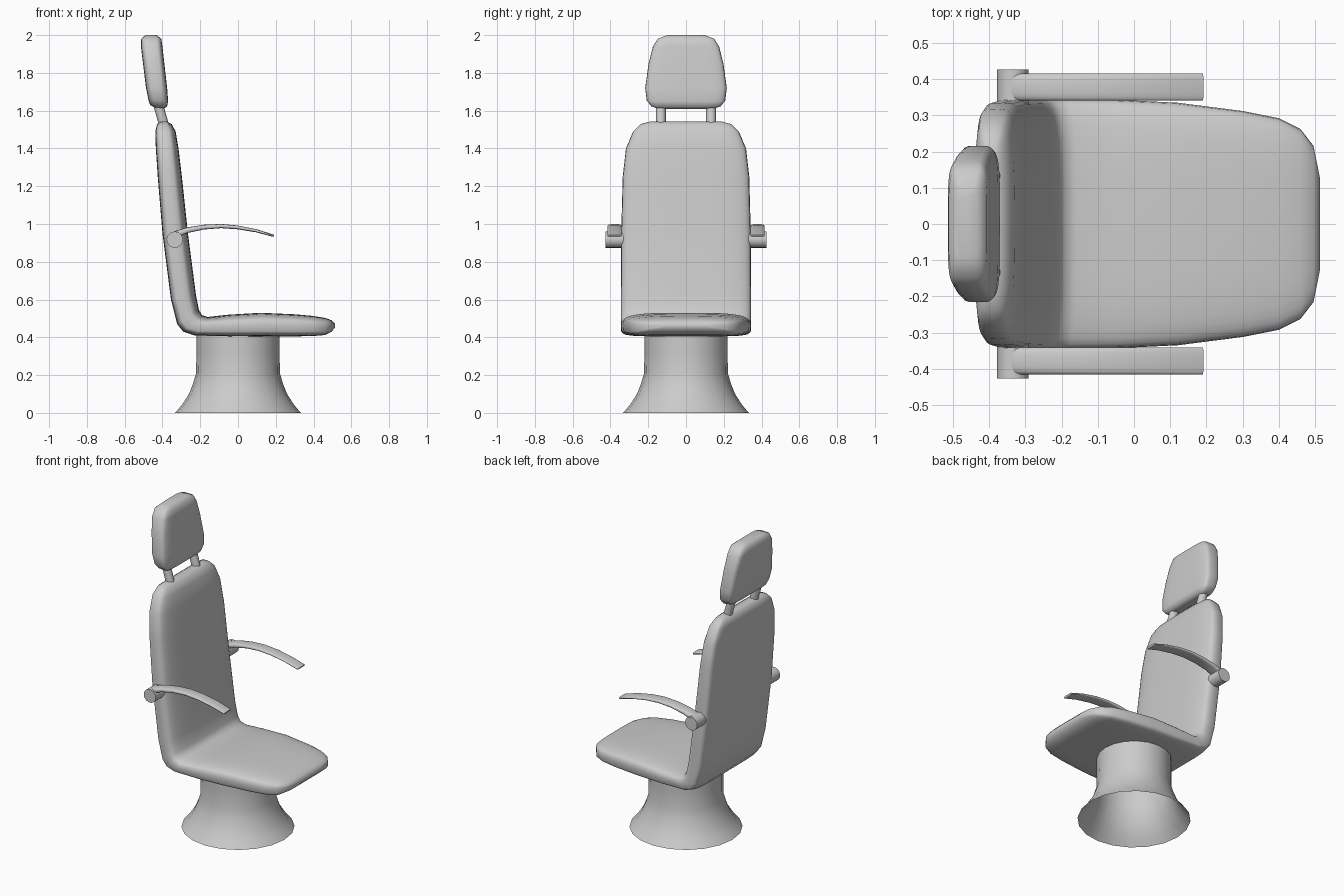
import bpy, math
from mathutils import Vector

if "Cube" in bpy.data.objects:
    bpy.data.objects.remove(bpy.data.objects["Cube"])


def make(name, verts, faces, angle=45):
    me = bpy.data.meshes.new(name)
    me.from_pydata(verts, [], faces)
    me.validate()
    ob = bpy.data.objects.new(name, me)
    bpy.context.collection.objects.link(ob)
    bpy.ops.object.select_all(action='DESELECT')
    ob.select_set(True)
    bpy.context.view_layer.objects.active = ob
    bpy.ops.object.mode_set(mode='EDIT')
    bpy.ops.mesh.select_all(action='SELECT')
    bpy.ops.mesh.normals_make_consistent(inside=False)
    bpy.ops.object.mode_set(mode='OBJECT')
    bpy.ops.object.shade_smooth_by_angle(angle=math.radians(angle))
    return ob


def bridge(rings, n):
    return [(r * n + i, r * n + (i + 1) % n, (r + 1) * n + (i + 1) % n, (r + 1) * n + i)
            for r in range(rings - 1) for i in range(n)]


def loft(name, stations, p_in, p_out, y0=0.0, n=36):
    """Skin cushion sections: (x, z) of padded side, (x, z) of rear side, half width."""
    verts = []
    for xi, zi, xo, zo, hw in stations:
        for k in range(n):
            a = 2 * math.pi * k / n
            c, s = math.cos(a), math.sin(a)
            p = p_in if s > 0 else p_out
            y = math.copysign(abs(c) ** (2 / p), c) * hw
            t = 0.5 + 0.5 * math.copysign(abs(s) ** (2 / p), s)
            verts.append((xo + (xi - xo) * t, y0 + y, zo + (zi - zo) * t))
    m = len(stations)
    faces = bridge(m, n) + [tuple(range(n)), tuple(range((m - 1) * n, m * n))]
    return make(name, verts, faces, 60)


def rod(name, a, b, r, n=16):
    a, b = Vector(a), Vector(b)
    q = (b - a).to_track_quat('Z', 'Y')
    verts = [e + q @ Vector((r * math.cos(2 * math.pi * k / n), r * math.sin(2 * math.pi * k / n), 0))
             for e in (a, b) for k in range(n)]
    return make(name, verts, bridge(2, n) + [tuple(range(n)), tuple(range(n, 2 * n))])


# Seat and backrest: one continuous L-shaped cushion
loft("seat_and_back", [
    (-.375, 1.542, -.405, 1.542, .19),
    (-.35, 1.528, -.428, 1.53, .24),
    (-.33, 1.49, -.438, 1.49, .28),
    (-.315, 1.40, -.435, 1.40, .318),
    (-.297, 1.25, -.425, 1.25, .335),
    (-.265, .95, -.40, .95, .343),
    (-.222, .62, -.355, .60, .345),
    (-.207, .545, -.322, .47, .345),
    (-.19, .517, -.29, .43, .345),
    (-.16, .508, -.23, .41, .345),
    (-.05, .52, -.05, .405, .343),
    (.12, .53, .12, .405, .335),
    (.30, .522, .30, .405, .312),
    (.40, .513, .40, .407, .292),
    (.46, .503, .46, .412, .262),
    (.497, .49, .495, .43, .215),
    (.513, .472, .513, .45, .13),
], 3.4, 6)

# Headrest cushion
loft("headrest", [
    (-.40, 1.61, -.44, 1.615, .15),
    (-.376, 1.62, -.465, 1.63, .185),
    (-.37, 1.65, -.475, 1.66, .208),
    (-.375, 1.72, -.487, 1.72, .216),
    (-.39, 1.85, -.503, 1.85, .198),
    (-.40, 1.94, -.514, 1.94, .175),
    (-.406, 1.98, -.512, 1.98, .15),
    (-.43, 2.0, -.49, 2.0, .10),
], 5, 5)

# Armrests, pivots and headrest posts on both sides
for side, s in (("left", 1), ("right", -1)):
    rod(side + "_headrest_post", (-.43, s * .133, 1.66), (-.38, s * .133, 1.48), .026)
    rod(side + "_arm_pivot", (-.335, s * .325, .917), (-.335, s * .426, .917), .043, 20)
    loft(side + "_armrest", [
        (-.365, .945, -.35, .915, .034),
        (-.335, .962, -.32, .93, .0375),
        (-.27, .982, -.265, .953, .0375),
        (-.18, .996, -.18, .971, .0375),
        (-.09, 1.0, -.09, .978, .0375),
        (0, .992, -.003, .972, .0375),
        (.10, .972, .096, .956, .0375),
        (.192, .943, .187, .932, .0375),
    ], 2.6, 4, s * .378, 20)

# Flared pedestal, open underneath
prof = [(.333, 0), (.295, .045), (.26, .10), (.238, .155), (.222, .21), (.22, .32), (.22, .43)]
N = 20
make("pedestal", [(r * math.cos(2 * math.pi * k / N), r * math.sin(2 * math.pi * k / N), z)
                  for r, z in prof for k in range(N)], bridge(len(prof), N))
